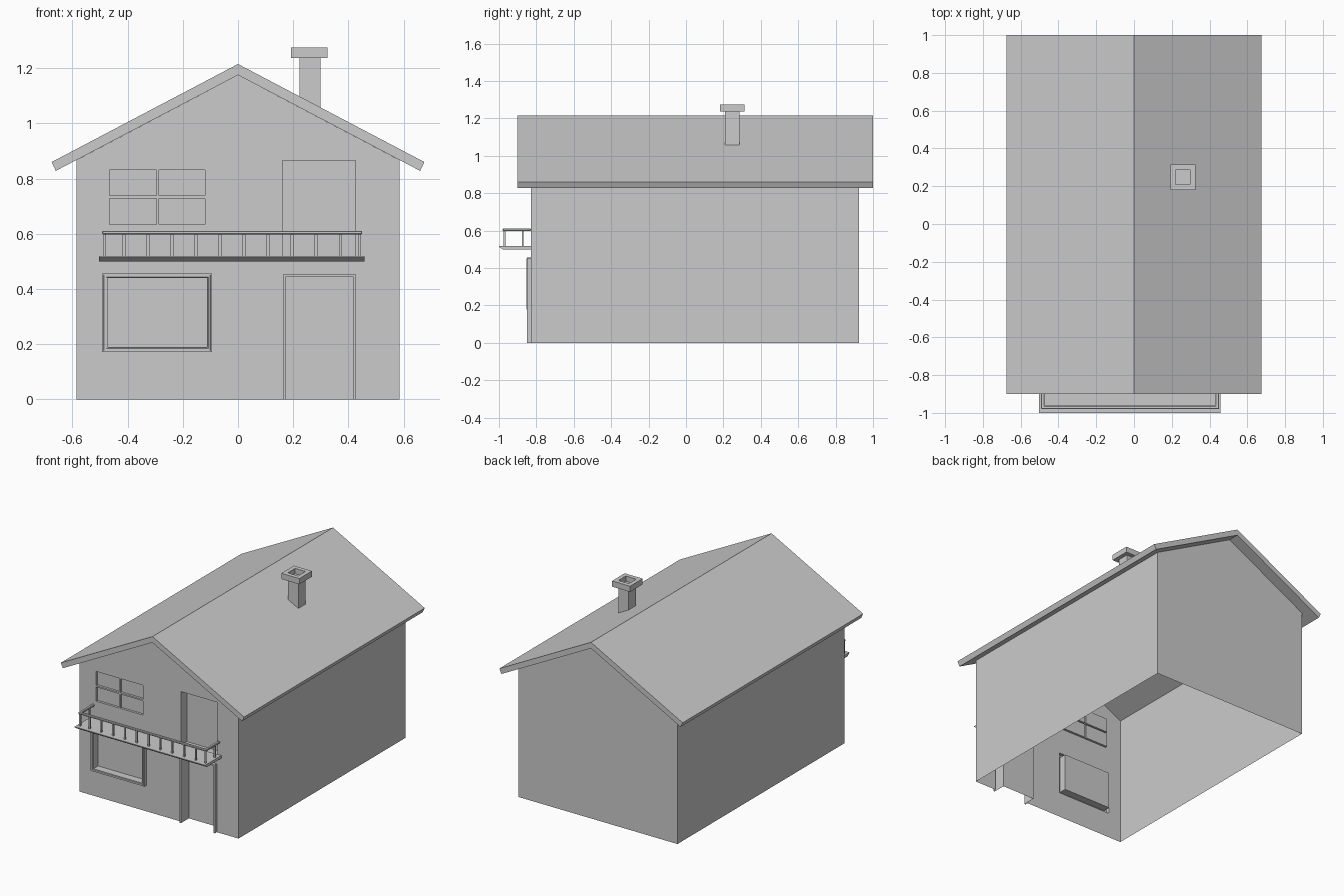
import bpy, bmesh

if "Cube" in bpy.data.objects:
    bpy.data.objects.remove(bpy.data.objects["Cube"])


def add_mesh(name, bm):
    bmesh.ops.recalc_face_normals(bm, faces=bm.faces)
    me = bpy.data.meshes.new(name)
    bm.to_mesh(me)
    bm.free()
    ob = bpy.data.objects.new(name, me)
    bpy.context.collection.objects.link(ob)
    return ob


def prism(name, pts, axis, a, b):
    """Extrude a closed 2D outline along x, y or z from a to b."""
    place = {'x': lambda p, t: (t, p[0], p[1]),
             'y': lambda p, t: (p[0], t, p[1]),
             'z': lambda p, t: (p[0], p[1], t)}[axis]
    bm = bmesh.new()
    face = bm.faces.new([bm.verts.new(place(p, a)) for p in pts])
    ext = bmesh.ops.extrude_face_region(bm, geom=[face], use_keep_orig=True)
    off = place((0, 0), b - a)
    verts = [v for v in ext['geom'] if isinstance(v, bmesh.types.BMVert)]
    bmesh.ops.translate(bm, vec=off, verts=verts)
    return add_mesh(name, bm)


def box(name, x0, x1, y0, y1, z0, z1, front_inset=0.0):
    """Box whose front (-y) face can be inset to give sloping sides."""
    bm = bmesh.new()
    bmesh.ops.create_cube(bm, size=1)
    for v in bm.verts:
        s = front_inset if v.co.y < 0 else 0
        v.co = ((x0 + s) if v.co.x < 0 else (x1 - s),
                y0 if v.co.y < 0 else y1,
                (z0 + s) if v.co.z < 0 else (z1 - s))
    return add_mesh(name, bm)


def combine(ob, tool, operation):
    tool.hide_render = True
    mod = ob.modifiers.new("combine", 'BOOLEAN')
    mod.operation, mod.solver, mod.object = operation, 'EXACT', tool
    deps = bpy.context.evaluated_depsgraph_get()
    me = bpy.data.meshes.new_from_object(ob.evaluated_get(deps))
    ob.modifiers.clear()
    ob.data = me
    bpy.data.objects.remove(tool)


FRONT, BACK = -0.83, 0.925
EAVE, APEX = 0.867, 1.175

# walls, started as a solid prism
walls = prism("walls", [(-0.585, -0.2), (0.585, -0.2), (0.585, EAVE), (0, APEX), (-0.585, EAVE)],
              'y', FRONT, BACK)

# raised surrounds of the lower window and door
combine(walls, box("window_surround", -0.492, -0.094, -0.85, -0.6, 0.172, 0.457), 'UNION')
combine(walls, box("door_surround", 0.165, 0.425, -0.85, -0.6, -0.1, 0.455), 'UNION')

# recesses of windows and doors
cuts = [(-0.47, -0.113, -0.80, 0.19, 0.439), (0.174, 0.416, -0.765, -0.1, 0.446),
        (0.162, 0.425, -0.77, 0.51, 0.865)]
for x0, x1 in ((-0.465, -0.295), (-0.286, -0.12)):
    for z0, z1 in ((0.634, 0.728), (0.738, 0.832)):
        cuts.append((x0, x1, FRONT + 0.015, z0, z1))
for x0, x1, depth, z0, z1 in cuts:
    combine(walls, box("recess", x0, x1, -0.95, depth, z0, z1), 'DIFFERENCE')

# open the shell below the ground line and under the roof
bm = bmesh.new()
bm.from_mesh(walls.data)
bmesh.ops.bisect_plane(bm, geom=bm.verts[:] + bm.edges[:] + bm.faces[:], dist=1e-5,
                       plane_co=(0, 0, 0), plane_no=(0, 0, 1), clear_inner=True)
bm.normal_update()
top = [f for f in bm.faces if f.normal.z > 0.5 and f.calc_center_median().z > EAVE]
bmesh.ops.delete(bm, geom=top, context='FACES')
bm.to_mesh(walls.data)
bm.free()

# lower window moulding: a thin inner step
for name, dims in {"window_bead_left": (-0.487, -0.475, 0.178, 0.451),
                   "window_bead_right": (-0.109, -0.099, 0.178, 0.451),
                   "window_bead_bottom": (-0.487, -0.099, 0.176, 0.187),
                   "window_bead_top": (-0.487, -0.099, 0.442, 0.452)}.items():
    x0, x1, z0, z1 = dims
    box(name, x0, x1, -0.853, -0.849, z0, z1, 0.002)

# roof
prism("roof", [(-0.675, 0.86), (0, 1.215), (0.675, 0.86), (0.66, 0.828), (0, APEX), (-0.66, 0.828)],
      'y', -0.9, 1.0)

# balcony slab with sloping front edge
prism("balcony_slab", [(FRONT, 0.5), (-0.98, 0.5), (-1.0, 0.514), (-1.0, 0.519), (FRONT, 0.519)],
      'x', -0.503, 0.458)

# balcony handrail
L, R, F, W = -0.492, 0.45, -0.98, 0.018
rail = prism("balcony_handrail", [(L, FRONT), (L, F), (R, F), (R, FRONT), (R - W, FRONT),
             (R - W, F + W), (L + W, F + W), (L + W, FRONT)], 'z', 0.598, 0.611)
bev = rail.modifiers.new("bevel", 'BEVEL')
bev.width, bev.segments = 0.003, 1

# balusters along the front and sides
spots = [(-0.413 + 0.087 * i, F + W / 2) for i in range(10)]
for x in (L + W / 2, R - W / 2):
    spots += [(x, F + W / 2), (x, -0.873)]
for i, (x, y) in enumerate(spots):
    box(f"baluster_{i + 1}", x - 0.005, x + 0.005, y - 0.005, y + 0.005, 0.517, 0.6)

# chimney with overhanging cap and square flue
chimney = box("chimney", 0.222, 0.298, 0.209, 0.286, 1.05, 1.245)
combine(chimney, box("chimney_cap", 0.192, 0.325, 0.181, 0.314, 1.237, 1.275), 'UNION')
combine(chimney, box("flue", 0.22, 0.297, 0.209, 0.286, 1.24, 1.35), 'DIFFERENCE')
